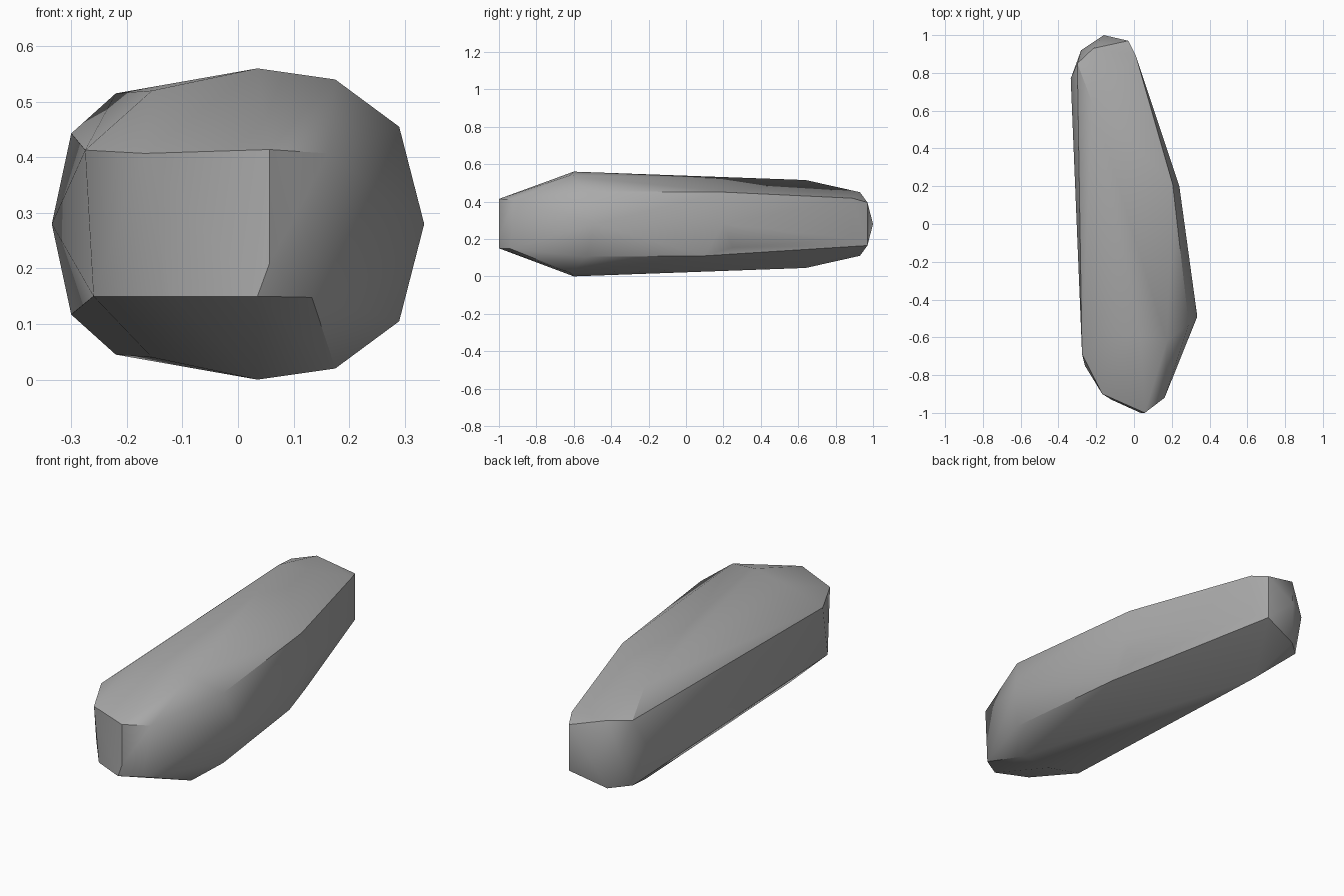
import bpy
import bmesh
import math

# Remove the default object only
default_object = bpy.data.objects.get("Cube")
if default_object:
    bpy.data.objects.remove(default_object, do_unlink=True)

MIDDLE = 0.28  # height of the horizontal symmetry plane


def make_material(name, colour):
    material = bpy.data.materials.new(name)
    material.use_nodes = True
    material.diffuse_color = colour
    shader = next(node for node in material.node_tree.nodes
                  if node.type == "BSDF_PRINCIPLED")
    shader.inputs["Base Color"].default_value = colour
    return material


def both_sides(corners):
    """Repeat each corner above and below the middle plane."""
    return [(x, y, sign * rise) for x, y, rise in corners for sign in (-1, 1)]


def make_faceted_stone(name, corners, material, crease_angle):
    """Wrap a tight faceted skin around the corner points."""
    shell = bmesh.new()
    for x, y, rise in corners:
        shell.verts.new((x, y, MIDDLE + rise))
    result = bmesh.ops.convex_hull(shell, input=shell.verts)
    unused = [item for item in result["geom_interior"] + result["geom_unused"]
              if isinstance(item, bmesh.types.BMVert) and item.is_valid]
    bmesh.ops.delete(shell, geom=list(set(unused)), context="VERTS")
    bmesh.ops.recalc_face_normals(shell, faces=shell.faces)
    mesh = bpy.data.meshes.new(name)
    shell.to_mesh(mesh)
    shell.free()
    mesh.materials.append(material)
    stone = bpy.data.objects.new(name, mesh)
    bpy.context.collection.objects.link(stone)
    # Smooth the shallow facets and keep the hard chipped edges
    bpy.ops.object.select_all(action="DESELECT")
    stone.select_set(True)
    bpy.context.view_layer.objects.active = stone
    bpy.ops.object.shade_smooth_by_angle(angle=crease_angle)
    return stone


# Broad shoulder, the widest and tallest part
shoulder = both_sides([(0.035, -0.6, 0.28), (0.175, -0.62, 0.26),
                       (0.29, -0.53, 0.175), (-0.155, -0.6, 0.24)])

# Chipped front end, leaning slightly from top to bottom
front_end = [(-0.275, -0.69, 0.133), (-0.168, -0.9, 0.127),
             (0.057, -1, 0.134), (0.162, -0.92, 0.127),
             (-0.26, -0.75, -0.13), (-0.12, -0.93, -0.13),
             (0.035, -1, -0.13), (0.133, -0.94, -0.132),
             (0.057, -1, -0.07)]

# Right flank between the shoulder and the narrow end
flank = [(0.205, 0.21, 0.17), (0.215, 0.1, -0.17), (0.2, 0.25, -0.125)]

# Narrow rounded back end
back_end = both_sides([(-0.3, 0.85, 0.163), (-0.22, 0.64, 0.235),
                       (-0.215, 0.93, 0.17), (-0.03, 0.97, 0.115)])
back_end += [(0.01, 0.89, 0.138), (0.005, 0.89, -0.08)]

# Outermost points around the waist
waist = [(x, y, 0) for x, y in ((0.335, -0.49), (0.24, 0.2), (-0.335, 0.77),
                                (-0.28, 0.92), (-0.16, 1))]

grey = make_material("stone grey", (0.4, 0.4, 0.4, 1))
make_faceted_stone("stone", shoulder + front_end + flank + back_end + waist,
                   grey, math.radians(30))
